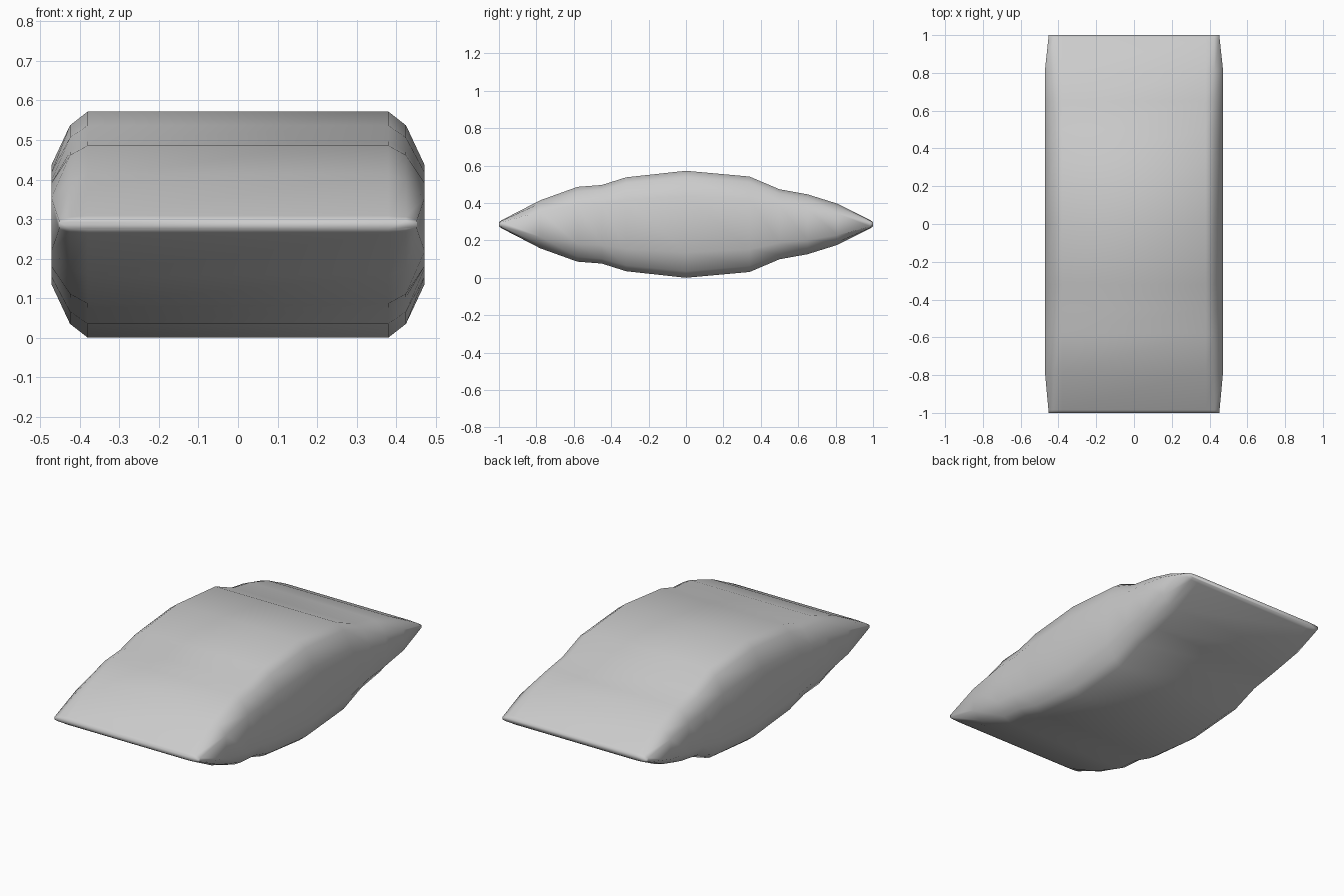
import bpy, bmesh

if "Cube" in bpy.data.objects:
    bpy.data.objects.remove(bpy.data.objects["Cube"])

MID = 0.29
# stations along y: (y, half height, width reduction at the sides)
stations = [(-1.0, 0.012, 0.02), (-0.985, 0.022, 0.019), (-0.78, 0.128, 0),
            (-0.58, 0.2, 0), (-0.45, 0.21, 0), (-0.32, 0.251, 0), (0, 0.286, 0),
            (0.34, 0.255, 0), (0.5, 0.187, 0), (0.65, 0.16, 0), (0.81, 0.11, 0),
            (0.985, 0.022, 0.019), (1.0, 0.012, 0.02)]
# chamfered quarter section: (half width, fraction of half height)
quarter = [(0.38, 1.0), (0.425, 0.877), (0.472, 0.526)]
section = ([(x, f) for x, f in quarter]
           + [(x, -f) for x, f in reversed(quarter)]
           + [(-x, -f) for x, f in quarter]
           + [(-x, f) for x, f in reversed(quarter)])

# cushion-like body lofted through the stations
bm = bmesh.new()
rings = []
for y, h, cut in stations:
    ring = []
    for x, f in section:
        if abs(x) > 0.45:
            x -= cut if x > 0 else -cut
        ring.append(bm.verts.new((x, y, MID + f * h)))
    rings.append(ring)
n = len(section)
for a, b in zip(rings, rings[1:]):
    for i in range(n):
        j = (i + 1) % n
        bm.faces.new((a[i], a[j], b[j], b[i]))
bm.faces.new(rings[0])
bm.faces.new(rings[-1])
bmesh.ops.translate(bm, verts=bm.verts, vec=(0, 0, -min(v.co.z for v in bm.verts)))
bmesh.ops.recalc_face_normals(bm, faces=bm.faces)
for f in bm.faces:
    f.smooth = True
mesh = bpy.data.meshes.new("lens_body")
bm.to_mesh(mesh)
bm.free()
body = bpy.data.objects.new("lens_body", mesh)
bpy.context.collection.objects.link(body)
